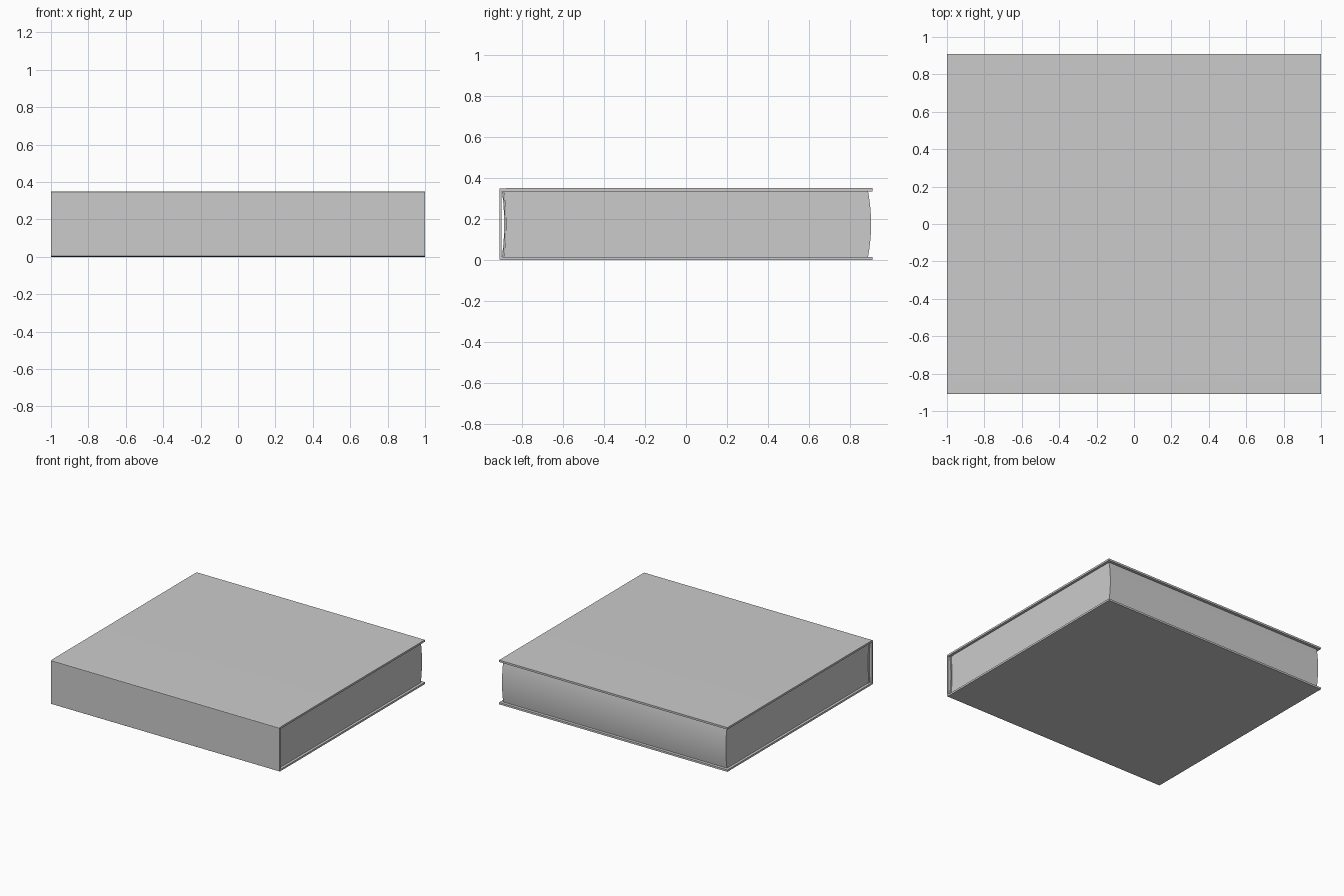
import bpy, bmesh

if "Cube" in bpy.data.objects:
    bpy.data.objects.remove(bpy.data.objects["Cube"])

H = 0.35        # total height
T = 0.015       # board thickness


def extrude_profile(name, profile, half_length):
    """Extrude a closed (y, z) outline along x, centred on x = 0."""
    bm = bmesh.new()
    face = bm.faces.new([bm.verts.new((-half_length, y, z)) for y, z in profile])
    ext = bmesh.ops.extrude_face_region(bm, geom=[face])
    verts = [g for g in ext["geom"] if isinstance(g, bmesh.types.BMVert)]
    bmesh.ops.translate(bm, verts=verts, vec=(2 * half_length, 0, 0))
    bmesh.ops.recalc_face_normals(bm, faces=bm.faces[:])
    mesh = bpy.data.meshes.new(name)
    bm.to_mesh(mesh)
    bm.free()
    obj = bpy.data.objects.new(name, mesh)
    bpy.context.collection.objects.link(obj)
    bpy.ops.object.select_all(action='DESELECT')
    obj.select_set(True)
    bpy.context.view_layer.objects.active = obj
    bpy.ops.object.shade_smooth_by_angle(angle=0.35)
    return obj


def bow(y_end, y_mid, z0, z1, n=16):
    """Shallow arc from z0 to z1 that reaches y_mid halfway up."""
    pts = []
    for i in range(n + 1):
        t = i / n
        pts.append((y_end + (y_mid - y_end) * 4 * t * (1 - t), z0 + (z1 - z0) * t))
    return pts


def mirrored(lower):
    """Close an outline by reflecting its lower half about mid height."""
    return lower + [(y, H - z) for y, z in reversed(lower)]


# Cover: two boards joined by a thin flat spine, softened at the hinge
cover = extrude_profile("cover", mirrored([
    (-0.898, T + 0.003), (-0.894, T), (0.91, T), (0.91, 0.0),
    (-0.868, 0.0), (-0.905, 0.001), (-0.91, 0.004)]), 1.0)

# Page block: bowed fore edge and matching hollow at the spine
front = bow(0.887, 0.902, T, H - T)
back = bow(-0.888, -0.878, T, H - T)
pages = extrude_profile("pages", front + back[::-1], 0.98)

# Spine lining: thin curved strip glued to the back of the pages
outer = bow(-0.897, -0.886, T + 0.001, H - T - 0.001)
inner = bow(-0.890, -0.880, T + 0.005, H - T - 0.005)
lining = extrude_profile("spine_lining", outer
                         + [(-0.87, H - T - 0.001), (-0.87, H - T - 0.004)]
                         + inner[::-1]
                         + [(-0.87, T + 0.004), (-0.87, T + 0.001)], 0.985)
